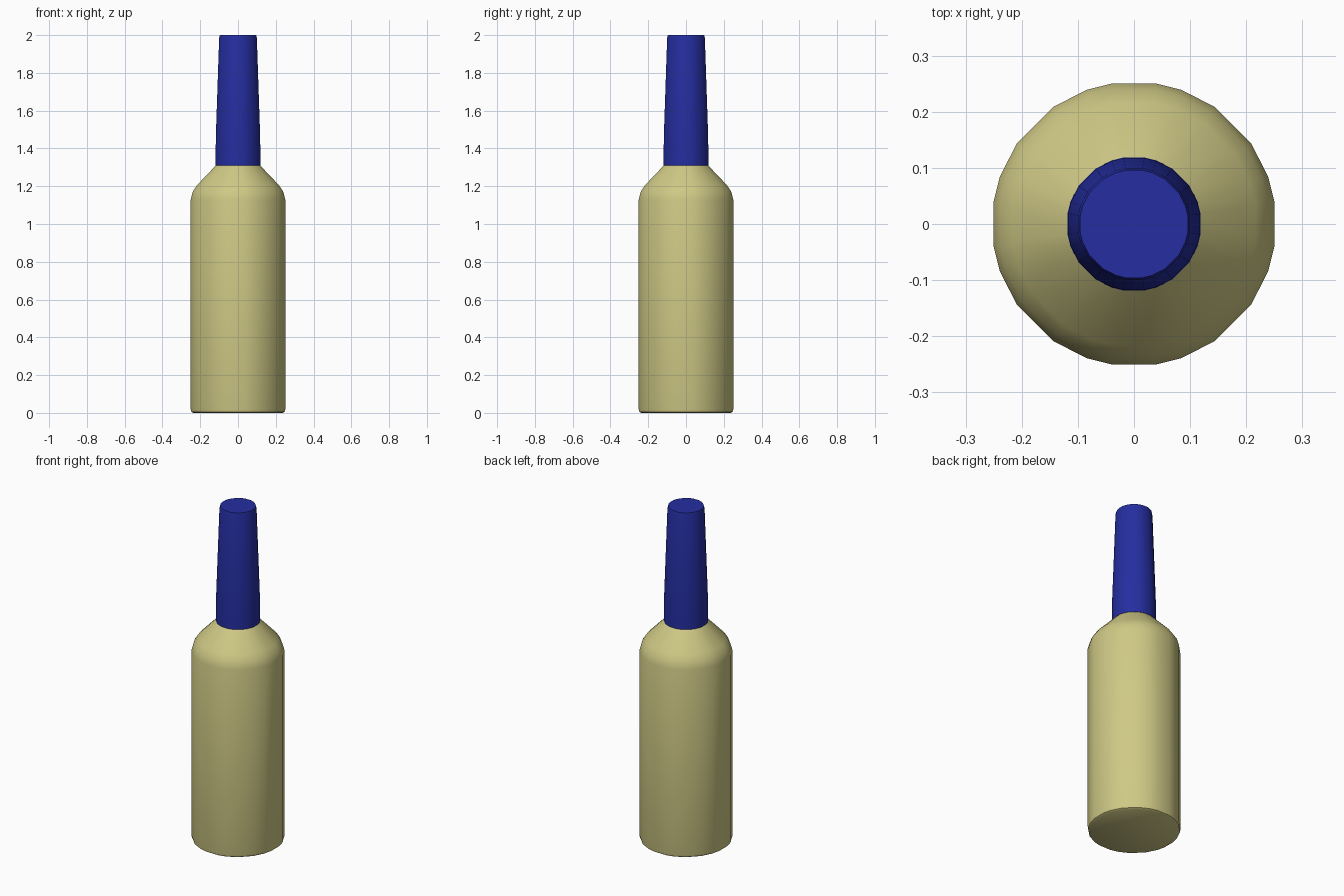
import bpy, bmesh, math

cube = bpy.data.objects.get("Cube")
if cube:
    bpy.data.objects.remove(cube, do_unlink=True)


def make_material(name, rgb):
    mat = bpy.data.materials.new(name)
    mat.use_nodes = True
    mat.diffuse_color = (*rgb, 1)
    mat.node_tree.nodes["Principled BSDF"].inputs["Base Color"].default_value = (*rgb, 1)
    return mat


# Uneven facets: narrow and wide sides repeat in every quarter turn
QUARTER = (9, 19.5, 34.6, 55.4, 70.5, 81)
ANGLES = [math.radians(a + 90 * q) for q in range(4) for a in QUARTER]


def lathe(name, profile, mat):
    """Sweep (radius, height) points around z and cap both ends."""
    bm = bmesh.new()
    rings = [[bm.verts.new((r * math.cos(a), r * math.sin(a), z)) for a in ANGLES]
             for r, z in profile]
    n = len(ANGLES)
    for low, high in zip(rings, rings[1:]):
        for i in range(n):
            j = (i + 1) % n
            bm.faces.new((low[i], low[j], high[j], high[i]))
    bm.faces.new(rings[0][::-1])
    bm.faces.new(rings[-1])
    mesh = bpy.data.meshes.new(name)
    bm.to_mesh(mesh)
    bm.free()
    mesh.materials.append(mat)
    obj = bpy.data.objects.new(name, mesh)
    bpy.context.collection.objects.link(obj)
    bpy.ops.object.select_all(action="DESELECT")
    obj.select_set(True)
    bpy.context.view_layer.objects.active = obj
    bpy.ops.object.shade_smooth_by_angle(angle=math.radians(35))
    return obj


khaki = make_material("khaki", (0.62, 0.58, 0.235))
blue = make_material("deep blue", (0.018, 0.027, 0.35))

# Bottle body with rounded base and sloping shoulder
lathe("bottle_body", [(0.240, 0.0), (0.250, 0.006), (0.2535, 0.02), (0.2535, 1.13),
                      (0.242, 1.172), (0.219, 1.206), (0.119, 1.31)], khaki)

# Tapered neck with a softened rim
lathe("bottle_neck", [(0.120, 1.31), (0.119, 1.46), (0.101, 1.985),
                      (0.097, 2.0)], blue)
